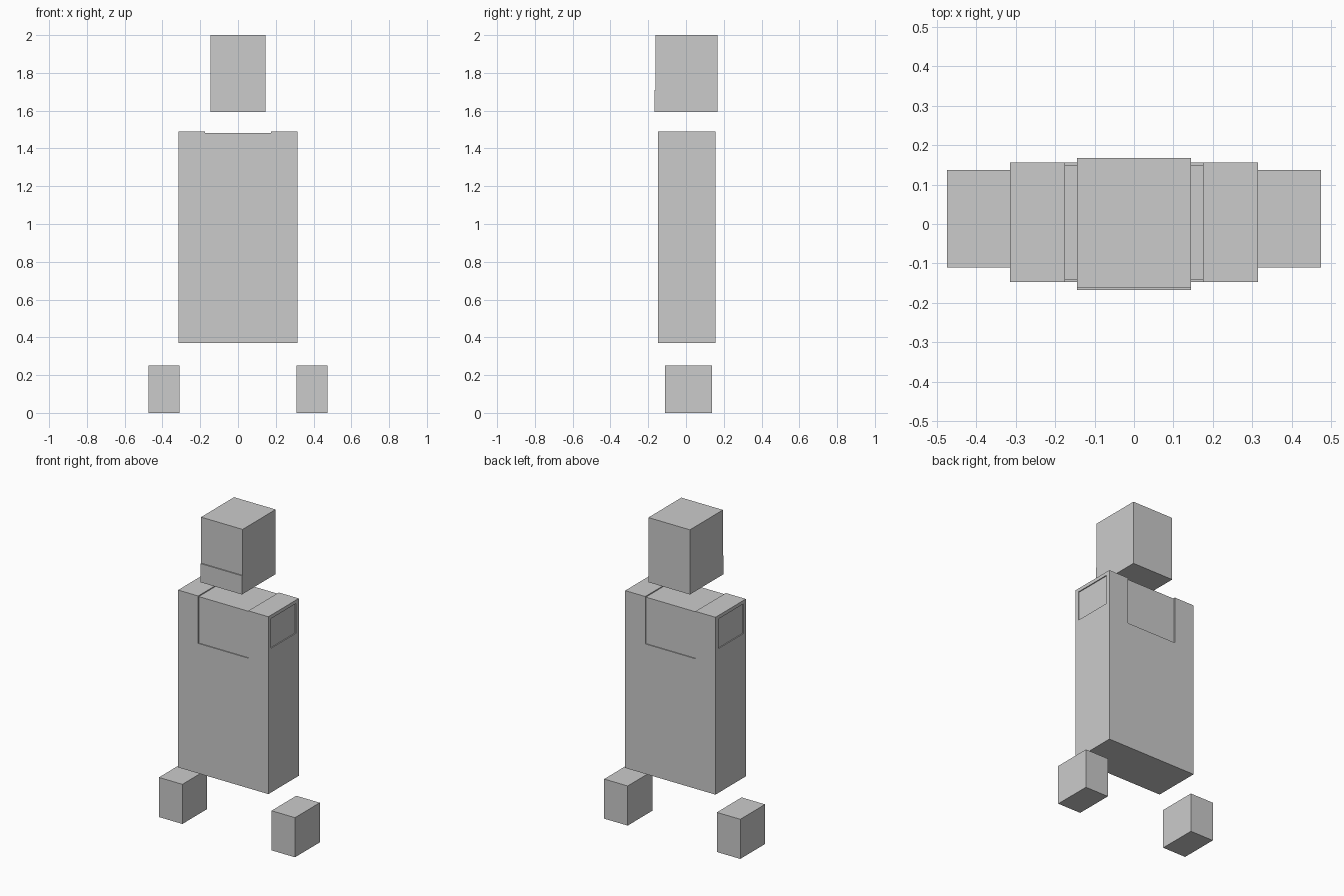
import bpy, bmesh

if "Cube" in bpy.data.objects:
    bpy.data.objects.remove(bpy.data.objects["Cube"])


def box(name, lo, hi):
    """Axis-aligned box between two corners."""
    me = bpy.data.meshes.new(name)
    bm = bmesh.new()
    bmesh.ops.create_cube(bm, size=1)
    for v in bm.verts:
        v.co = [(a + b) / 2 + c * (b - a) for a, b, c in zip(lo, hi, v.co)]
    bm.to_mesh(me)
    bm.free()
    ob = bpy.data.objects.new(name, me)
    bpy.context.collection.objects.link(ob)
    return ob


def extrude_x(name, profile, half):
    """Closed y-z profile extruded symmetrically along x."""
    me = bpy.data.meshes.new(name)
    bm = bmesh.new()
    face = bm.faces.new([bm.verts.new((-half, y, z)) for y, z in profile])
    ext = bmesh.ops.extrude_face_region(bm, geom=[face])
    for v in ext["geom"]:
        if isinstance(v, bmesh.types.BMVert):
            v.co.x = half
    bmesh.ops.recalc_face_normals(bm, faces=bm.faces)
    bm.to_mesh(me)
    bm.free()
    ob = bpy.data.objects.new(name, me)
    bpy.context.collection.objects.link(ob)
    return ob


def cut(target, cutter):
    """Subtract the cutter and remove it."""
    mod = target.modifiers.new("cut", "BOOLEAN")
    mod.operation, mod.solver, mod.object = "DIFFERENCE", "EXACT", cutter
    cutter.hide_render = True
    bpy.context.view_layer.objects.active = target
    bpy.ops.object.modifier_apply(modifier=mod.name)
    bpy.data.objects.remove(cutter)


# Head with a slightly protruding chin, shaped as one side profile
extrude_x("head", [(-0.168, 1.592), (0.168, 1.592), (0.168, 2.0),
                   (-0.161, 2.0), (-0.161, 1.71), (-0.168, 1.71)], 0.145)

# Tunic
FRONT, BACK, TOP, SIDE, D = -0.147, 0.156, 1.489, 0.315, 0.006
tunic = box("tunic", (-SIDE, FRONT, 0.37), (SIDE, BACK, TOP))

# Shallow neck opening running over front, top and back
e = 0.1
cut(tunic, extrude_x("neck_cutter", [
    (FRONT - e, 1.19), (FRONT + D, 1.19), (FRONT + D, TOP - D),
    (BACK - D, TOP - D), (BACK - D, 1.19), (BACK + e, 1.19),
    (BACK + e, TOP + e), (FRONT - e, TOP + e)], 0.175))

# Shallow arm openings
for s in (-1, 1):
    x = sorted((s * (SIDE - D), s * (SIDE + e)))
    cut(tunic, box("arm_cutter", (x[0], -0.121, 1.28), (x[1], 0.128, 1.467)))

# Hands
for side, s in (("left", -1), ("right", 1)):
    x = sorted((s * 0.311, s * 0.475))
    box(side + "_hand", (x[0], -0.11, 0), (x[1], 0.137, 0.25))
